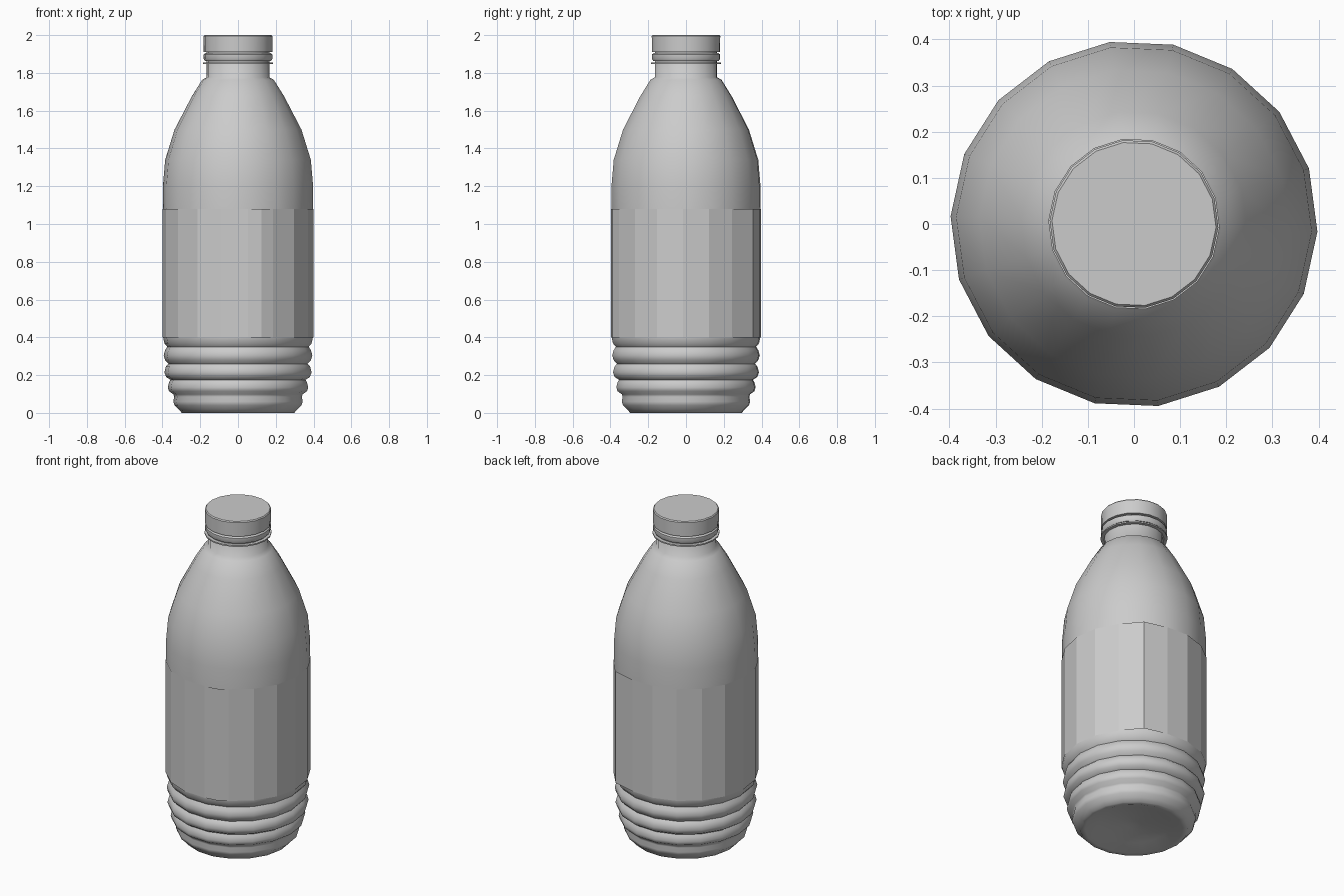
import bpy, bmesh, math

if "Cube" in bpy.data.objects:
    bpy.data.objects.remove(bpy.data.objects["Cube"])

SIDES = 18
OFFSET = math.radians(-2.4)

grey = bpy.data.materials.new("plain grey")
grey.diffuse_color = (0.6, 0.6, 0.6, 1)
grey.use_nodes = True
grey.node_tree.nodes["Principled BSDF"].inputs["Base Color"].default_value = grey.diffuse_color


def finish(bm, name, smooth_angle=None):
    bmesh.ops.recalc_face_normals(bm, faces=bm.faces[:])
    mesh = bpy.data.meshes.new(name)
    bm.to_mesh(mesh)
    bm.free()
    mesh.materials.append(grey)
    ob = bpy.data.objects.new(name, mesh)
    bpy.context.collection.objects.link(ob)
    if smooth_angle:
        mesh.shade_smooth()
        mesh.set_sharp_from_angle(angle=math.radians(smooth_angle))
    return ob


def lathe(name, profile, smooth_angle):
    """Turn (radius, height) points round z; radius 0 closes to a point."""
    bm = bmesh.new()
    rings = []
    for r, z in profile:
        if r == 0:
            rings.append([bm.verts.new((0, 0, z))] * SIDES)
        else:
            angles = [OFFSET + math.tau * i / SIDES for i in range(SIDES)]
            rings.append([bm.verts.new((r * math.cos(a), r * math.sin(a), z)) for a in angles])
    for low, high in zip(rings, rings[1:]):
        for i in range(SIDES):
            j = (i + 1) % SIDES
            quad = (low[i], low[j], high[j], high[i])
            bm.faces.new(list(dict.fromkeys(quad)))
    return finish(bm, name, smooth_angle)


# bottle: dimpled base, ribbed foot, straight body, shoulder and neck
lathe("bottle", [
    (0, 0.035), (0.04, 0.025), (0.20, 0.025), (0.27, 0.0), (0.298, 0.0), (0.315, 0.02),
    (0.336, 0.04), (0.343, 0.06), (0.338, 0.085), (0.342, 0.098),
    (0.366, 0.115), (0.372, 0.135), (0.366, 0.16), (0.358, 0.175),
    (0.381, 0.19), (0.390, 0.215), (0.382, 0.245), (0.368, 0.26),
    (0.387, 0.28), (0.394, 0.305), (0.387, 0.33), (0.375, 0.35),
    (0.390, 0.368), (0.397, 0.40), (0.397, 1.08), (0.398, 1.20),
    (0.386, 1.34), (0.336, 1.50), (0.245, 1.675), (0.19, 1.763), (0.166, 1.777),
    (0.166, 1.96)], 62)

# collar under the cap and the tamper band
lathe("neck_collar", [(0.16, 1.848), (0.186, 1.848), (0.186, 1.856), (0.16, 1.856)], 40)
lathe("tamper_band", [(0.16, 1.862), (0.176, 1.864), (0.182, 1.875), (0.182, 1.898),
                      (0.174, 1.904), (0.16, 1.904)], 40)

# screw cap
lathe("cap", [(0, 1.91), (0.182, 1.91), (0.183, 1.994), (0.178, 2.0), (0, 2.0)], 40)

# flat-sided label, slightly lifted in two places
outline = [(math.degrees(OFFSET) + 20 * i, 0.421 if i == 3 else 0.401) for i in range(SIDES)]
outline.append((287.6, 0.408))
outline.sort()
bm = bmesh.new()
rings = [[bm.verts.new((r * math.cos(math.radians(a)), r * math.sin(math.radians(a)), z))
          for a, r in outline] for z in (0.40, 1.08)]
n = len(outline)
for i in range(n):
    j = (i + 1) % n
    bm.faces.new((rings[0][i], rings[0][j], rings[1][j], rings[1][i]))
finish(bm, "label")
